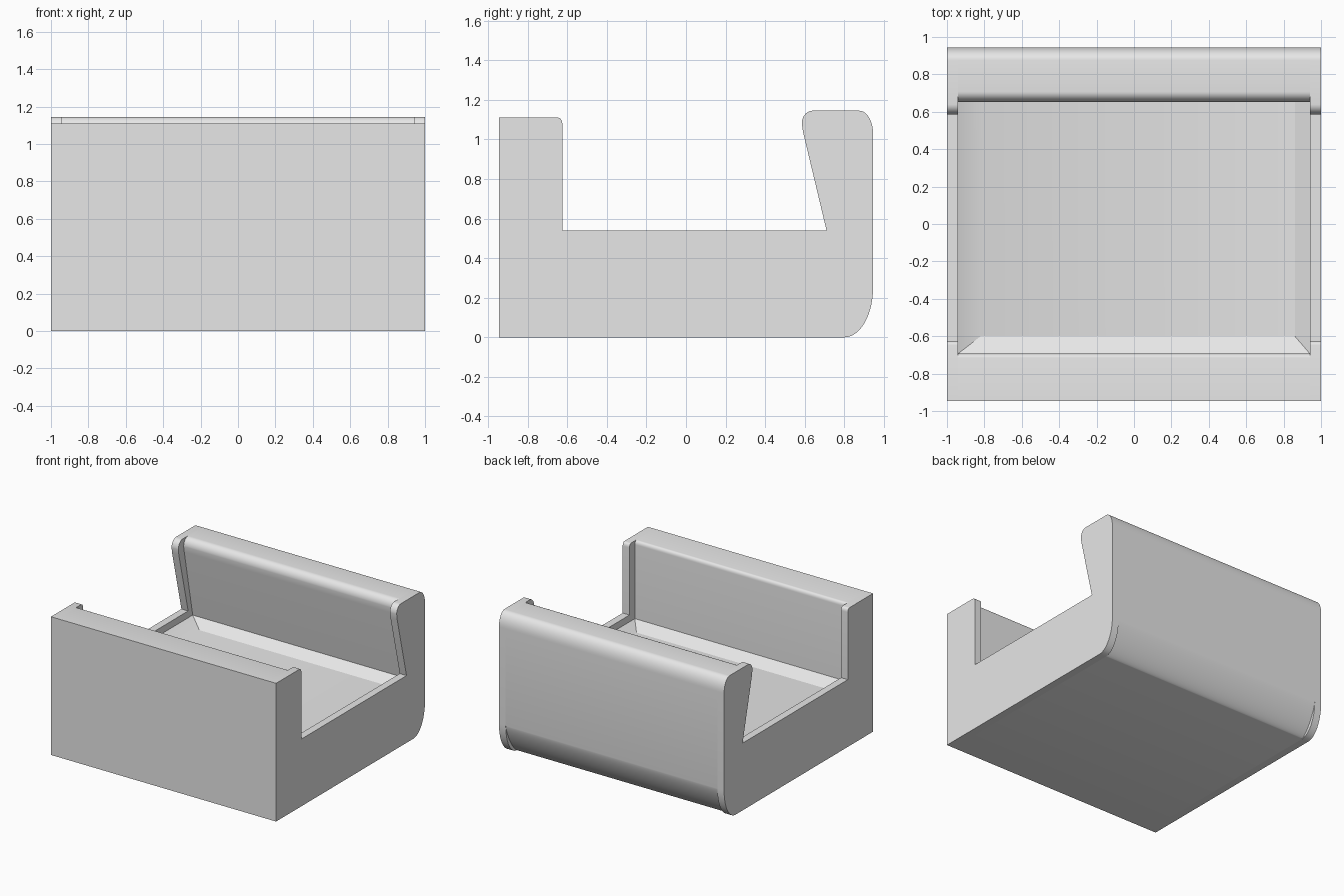
import bpy
import bmesh
from math import cos, sin, pi, radians

if "Cube" in bpy.data.objects:
    bpy.data.objects.remove(bpy.data.objects["Cube"])

grey = bpy.data.materials.new("light grey")
grey.use_nodes = True
grey.diffuse_color = (0.8, 0.8, 0.8, 1)
grey.node_tree.nodes["Principled BSDF"].inputs["Base Color"].default_value = (0.8, 0.8, 0.8, 1)

HALF, INNER = 1.0, 0.94
BACK, FRONT = 0.945, -0.945
FRONT_TOP, BACK_TOP = 1.11, 1.145


def corner(cy, cz, ry, rz, start, power=2.0, steps=10):
    """Quarter of a rounded corner, counter-clockwise from the start angle."""
    points = []
    for i in range(steps + 1):
        a = radians(start) + pi / 2 * i / steps
        c, s = cos(a), sin(a)
        points.append((cy + ry * abs(c) ** (2 / power) * (1 if c > 0 else -1),
                       cz + rz * abs(s) ** (2 / power) * (1 if s > 0 else -1)))
    return points


def cradle_profile(shift, floor, foot_power):
    """Side outline; shift moves the inner walls outward from the opening."""
    wall = -0.625 - shift
    lip = 0.585 + shift
    outline = [(FRONT, 0)]
    outline += corner(0.80, 0.25, BACK - 0.80, 0.25, 270, foot_power, 14)
    outline += corner(0.875, 1.03, BACK - 0.875, BACK_TOP - 1.03, 0)
    outline += corner(lip + 0.055, 1.08, 0.055, BACK_TOP - 1.08, 90)
    outline += [(lip + 0.007, 1.035), (0.71 + shift * 0.85, floor), (wall, floor)]
    outline += corner(wall - 0.022, FRONT_TOP - 0.03, 0.022, 0.03, 0, 2.0, 6)
    outline += [(FRONT, FRONT_TOP)]
    return outline


def extrude_outline(name, outline, x0, x1, edit=None):
    bm = bmesh.new()
    cap = bm.faces.new([bm.verts.new((x0, y, z)) for y, z in outline])
    moved = bmesh.ops.extrude_face_region(bm, geom=[cap], use_keep_orig=True)
    for v in moved["geom"]:
        if isinstance(v, bmesh.types.BMVert):
            v.co.x = x1
    bmesh.ops.recalc_face_normals(bm, faces=bm.faces)
    if edit:
        edit(bm)
    mesh = bpy.data.meshes.new(name)
    bm.to_mesh(mesh)
    bm.free()
    mesh.materials.append(grey)
    obj = bpy.data.objects.new(name, mesh)
    bpy.context.collection.objects.link(obj)
    bpy.ops.object.select_all(action="DESELECT")
    obj.select_set(True)
    bpy.context.view_layer.objects.active = obj
    bpy.ops.object.shade_smooth_by_angle(angle=radians(30))
    return obj


def sink_tray(bm):
    """Sloped shallow basin in the floor of the body."""
    floor = next(f for f in bm.faces if f.normal.z > 0.9
                 and abs(f.calc_center_median().z - 0.485) < 0.01)
    bmesh.ops.inset_individual(bm, faces=[floor], thickness=0.08)
    for v in floor.verts:
        v.co.x = 0.86 if v.co.x > 0 else -0.82
        v.co.y = 0.68 if v.co.y > 0 else -0.60
        v.co.z = 0.43


# Body with its sunken tray
extrude_outline("body", cradle_profile(0.068, 0.485, 1.35), -INNER, INNER, sink_tray)

# End panels standing proud of the body's inner walls
for side, sign in (("left", 1), ("right", -1)):
    extrude_outline(side + "_end_panel", cradle_profile(0, 0.54, 2.0),
                    sign * INNER, sign * HALF)
